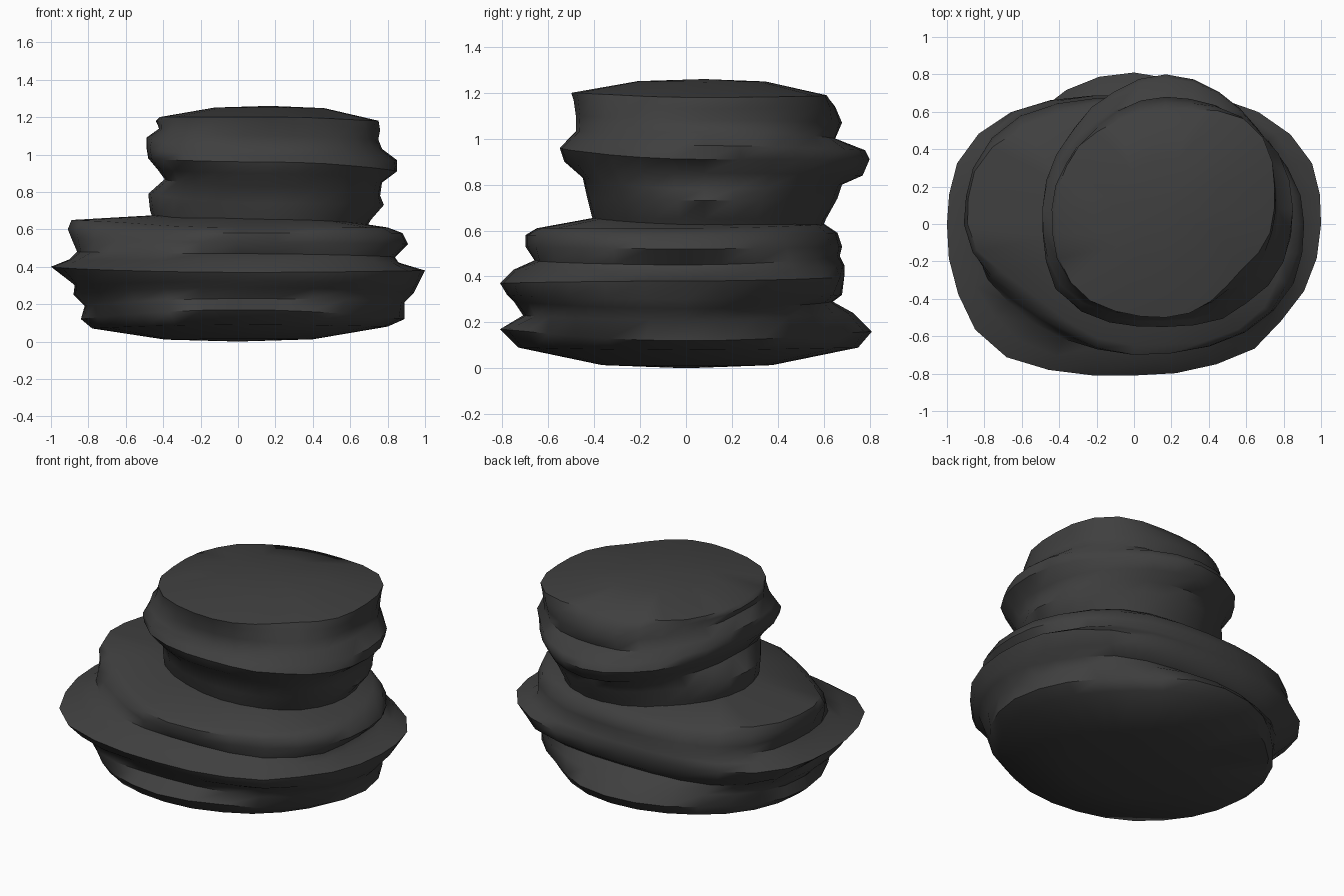
import bpy, bmesh, math, random

SEGMENTS = 28

default_cube = bpy.data.objects.get("Cube")
if default_cube:
    bpy.data.objects.remove(default_cube, do_unlink=True)

# Single dark stone colour
stone = bpy.data.materials.new("dark grey stone")
stone.use_nodes = True
colour = (0.05, 0.05, 0.05, 1)
stone.diffuse_color = colour
shader = stone.node_tree.nodes["Principled BSDF"]
shader.inputs["Base Color"].default_value = colour
shader.inputs["Roughness"].default_value = 0.9


def lerp(a, b, t):
    return a + (b - a) * t


def worn_reach(side, level, wear):
    """Reach of a side at one stratum, averaged with its neighbours by wear."""
    below = side[max(level - 1, 0)][0]
    above = side[min(level + 1, len(side) - 1)][0]
    reach = side[level][0]
    return lerp(reach, (below + 2 * reach + above) / 4, wear)


def layered_rock(name, centre, sides, corners, bottom_z, top_z, seed):
    """Loft strata through four side profiles of (reach, height) in hundredths.
    Sides run right edge (+x), back, left edge (-x), front.
    Corner rows give the fullness between sides, from base to top."""
    rng = random.Random(seed)
    bm = bmesh.new()
    count = len(sides[0])
    drift = [rng.uniform(0, math.tau) for _ in range(2)]
    rings = []

    for level in range(count):
        row, t = divmod((len(corners) - 1) * level / (count - 1), 1)
        row = int(row)
        next_row = min(row + 1, len(corners) - 1)
        ring = []
        for s in range(SEGMENTS):
            quadrant, step = divmod(s, SEGMENTS // 4)
            f = step / (SEGMENTS // 4)
            angle = math.tau * s / SEGMENTS
            side_a, side_b = sides[quadrant], sides[(quadrant + 1) % 4]
            along_a, along_b = math.cos(f * math.pi / 2), math.sin(f * math.pi / 2)
            # Corner fullness, wear and chips fade out at the four sides
            diagonal = math.sin(f * math.pi) ** 2
            full = lerp(corners[row][quadrant], corners[next_row][quadrant], t)
            chip = 0.008 * math.sin(3 * angle + drift[0] + level * 0.9)
            chip += 0.01 * math.sin(5 * angle + drift[1] - level * 1.3)
            chip += rng.uniform(-0.01, 0.01)
            scale = (1 + (full - 1 + chip) * diagonal) / 100
            a = worn_reach(side_a, level, diagonal) * along_a * scale
            b = worn_reach(side_b, level, diagonal) * along_b * scale
            # Rotate the quadrant's local offsets into place
            turn = quadrant * math.pi / 2
            x = centre[0] + a * math.cos(turn) - b * math.sin(turn)
            y = centre[1] + a * math.sin(turn) + b * math.cos(turn)
            z = lerp(side_a[level][1], side_b[level][1], along_b ** 2) / 100
            ring.append(bm.verts.new((x, y, z)))
        rings.append(ring)

    # Strata walls
    for low, high in zip(rings, rings[1:]):
        for s in range(SEGMENTS):
            n = (s + 1) % SEGMENTS
            bm.faces.new((low[s], low[n], high[n], high[s]))

    # Gently domed caps
    for edge, z, upward in ((rings[0], bottom_z, False), (rings[-1], top_z, True)):
        hub = bm.verts.new((centre[0], centre[1], z))
        inner = []
        for v in edge:
            p = v.co.lerp(hub.co, 0.5)
            p.z = lerp(v.co.z, z, 0.85)
            inner.append(bm.verts.new(p))
        for s in range(SEGMENTS):
            n = (s + 1) % SEGMENTS
            quad = (edge[s], edge[n], inner[n], inner[s])
            tri = (inner[s], inner[n], hub)
            for corner_verts in (quad, tri):
                bm.faces.new(corner_verts if upward else corner_verts[::-1])

    mesh = bpy.data.meshes.new(name)
    bm.to_mesh(mesh)
    bm.free()
    mesh.materials.append(stone)
    rock = bpy.data.objects.new(name, mesh)
    bpy.context.collection.objects.link(rock)
    bpy.ops.object.select_all(action="DESELECT")
    rock.select_set(True)
    bpy.context.view_layer.objects.active = rock
    bpy.ops.object.shade_smooth_by_angle(angle=math.radians(45))


# Wide lower rock
lower_right = [(80, 8), (89, 12), (89, 21), (94, 26), (96, 30), (100, 38),
               (86, 42), (84, 45), (91, 52), (88, 58), (80, 61)]
lower_back = [(75, 9), (81, 16), (73, 24), (64, 29), (68, 32), (69, 40),
              (69, 45), (67, 49), (68, 53), (66, 59), (60, 63)]
lower_left = [(78, 7), (84, 12), (82, 19), (88, 25), (87, 30), (100, 40),
              (90, 44), (86, 48), (89, 55), (91, 60), (89, 65)]
lower_front = [(73, 9), (81, 17), (71, 23), (75, 29), (78, 32), (81, 37),
               (75, 43), (66, 47), (70, 53), (70, 58), (65, 61)]
layered_rock("lower_rock", (0, 0),
             (lower_right, lower_back, lower_left, lower_front),
             ((0.93, 0.98, 0.97, 0.97),
              (0.98, 1.03, 1.07, 1.02),
              (1.13, 1.12, 1.15, 1.07),
              (1.05, 1.09, 0.95, 1.08),
              (1.05, 1.09, 0.82, 1.08)),
             0, 0.68, seed=4)

# Narrow upper rock, set off to one side
upper_right = [(50, 58), (54, 65), (61, 73), (59, 78), (60, 85), (68, 91),
               (68, 97), (60, 103), (58, 108), (59, 113), (58, 118)]
upper_back = [(50, 58), (53, 65), (58, 74), (60, 80), (69, 84), (72, 91),
              (70, 95), (57, 100), (60, 107), (57, 114), (53, 119)]
upper_left = [(60, 58), (64, 70), (65, 79), (56, 87), (60, 92), (65, 98),
              (66, 104), (66, 109), (59, 114), (61, 118), (59, 120)]
upper_front = [(46, 58), (49, 66), (51, 74), (53, 83), (61, 90), (63, 96),
               (60, 99), (56, 103), (56, 110), (57, 117), (58, 120)]
layered_rock("upper_rock", (0.17, 0.08),
             (upper_right, upper_back, upper_left, upper_front),
             ((1.0, 0.95, 1.0, 1.0),
              (0.96, 0.97, 1.14, 1.07),
              (1.14, 0.98, 1.10, 0.91)),
             0.6, 1.26, seed=9)
